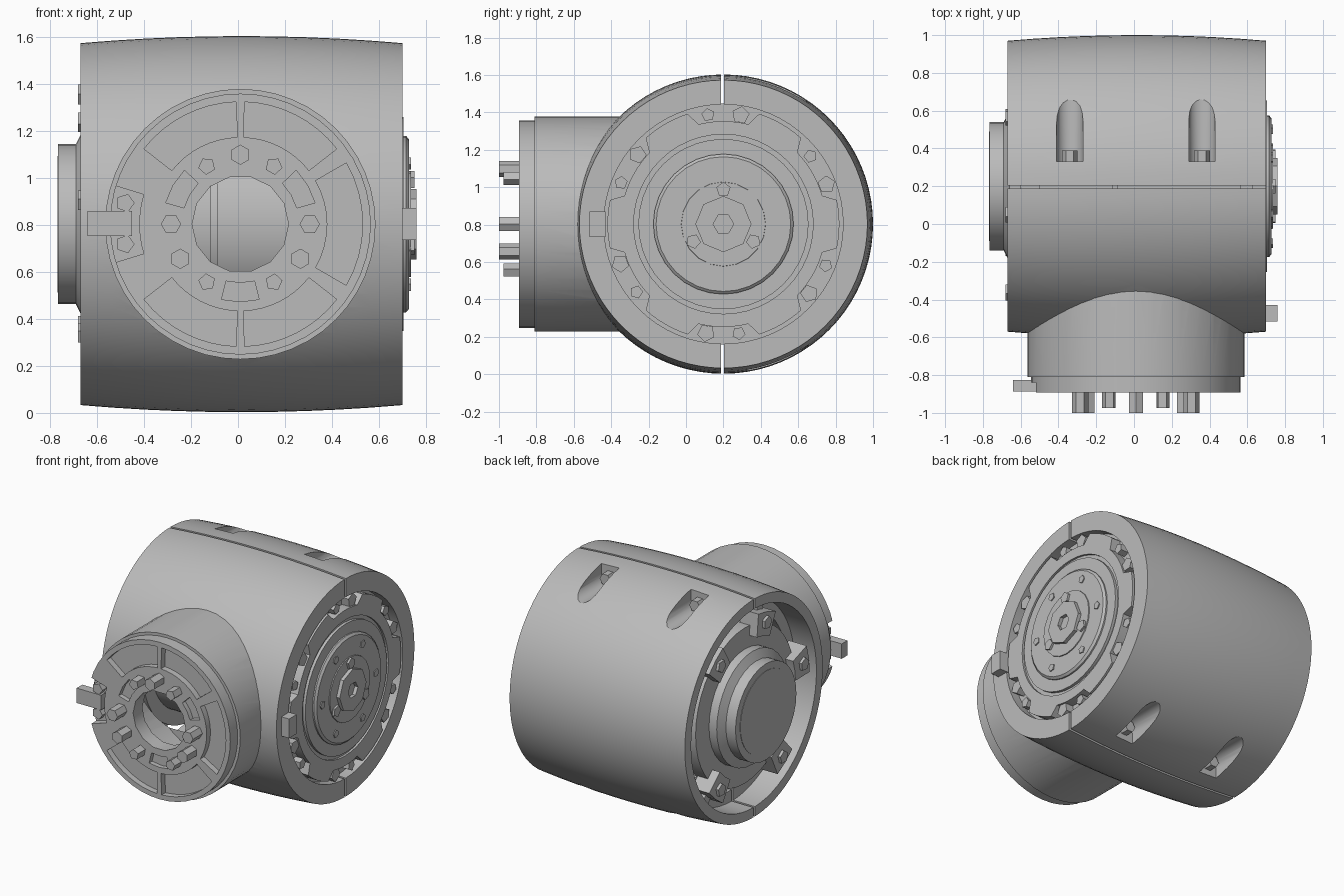
import bpy, bmesh
from math import sin, cos, radians, pi

if "Cube" in bpy.data.objects:
    bpy.data.objects.remove(bpy.data.objects["Cube"])

CX, CY, CZ = 0.01, 0.2, 0.803      # neck axis x, barrel axis y, shared axis height
grey = bpy.data.materials.new("plain grey")
grey.use_nodes = True
grey.diffuse_color = (0.5, 0.5, 0.5, 1)
grey.node_tree.nodes["Principled BSDF"].inputs["Base Color"].default_value = (0.5, 0.5, 0.5, 1)
parts = []


def loft(name, rings, axis):
    """Solid through rings (position along axis, outline around that axis)."""
    bm = bmesh.new()
    loops = []
    for a, outline in rings:
        loops.append([bm.verts.new((a, CY + u, CZ + v) if axis == "x" else (CX + u, a, CZ + v))
                      for u, v in outline])
    n = len(loops[0])
    for lo, hi in zip(loops, loops[1:]):
        for i in range(n):
            j = (i + 1) % n
            bm.faces.new((lo[i], lo[j], hi[j], hi[i]))
    bm.faces.new(loops[0])
    bm.faces.new(loops[-1])
    bmesh.ops.recalc_face_normals(bm, faces=bm.faces)
    me = bpy.data.meshes.new(name)
    bm.to_mesh(me)
    bm.free()
    me.materials.append(grey)
    ob = bpy.data.objects.new(name, me)
    bpy.context.collection.objects.link(ob)
    parts.append(ob)
    return ob


def circle(r, n, u=0, v=0, turn=0):
    return [(u + r * cos(turn + 2 * pi * i / n), v + r * sin(turn + 2 * pi * i / n)) for i in range(n)]


def lathe(name, profile, axis, n=64):
    return loft(name, [(a, circle(r, n)) for a, r in profile], axis)


def prism(name, outline, a0, a1, axis):
    return loft(name, [(a0, outline), (a1, outline)], axis)


def peg(name, r, dist, deg, a0, a1, axis, n=6):
    t = radians(deg)
    return prism(name, circle(r, n, dist * cos(t), dist * sin(t), t), a0, a1, axis)


def sector(r0, r1, d0, d1, steps=8):
    ts = [radians(d0 + (d1 - d0) * i / steps) for i in range(steps + 1)]
    return [(r1 * cos(t), r1 * sin(t)) for t in ts] + [(r0 * cos(t), r0 * sin(t)) for t in reversed(ts)]


def rect(u0, u1, v0, v1):
    return [(u0, v0), (u1, v0), (u1, v1), (u0, v1)]


def combine(ob, other, op="DIFFERENCE"):
    mod = ob.modifiers.new("cut", "BOOLEAN")
    mod.operation, mod.object, mod.solver = op, other, "EXACT"
    bpy.context.view_layer.objects.active = ob
    bpy.ops.object.modifier_apply(modifier=mod.name)
    parts.remove(other)
    bpy.data.objects.remove(other)


# Crowned barrel shell with the neck growing out of its front
xs = [-0.67 + 1.37 * i / 10 for i in range(11)]
shell = lathe("barrel_shell", [(x, 0.8 - 0.03 * ((x - 0.015) / 0.685) ** 2) for x in xs], "x", 80)
combine(shell, lathe("neck", [(-0.25, 0.575), (-0.81, 0.575)], "y", 48), "UNION")
combine(shell, lathe("cavity", [(-0.8, 0.7), (-0.5, 0.7), (-0.5, 0.62), (0.5, 0.62),
                                (0.5, 0.64), (0.8, 0.64)], "x"))
combine(shell, lathe("neck_bore", [(-0.9, 0.5), (-0.3, 0.5)], "y", 48))
combine(shell, prism("seam", rect(-0.012, 0.004, -1, 1), -1, 1, "x"))

# Screw slots on top and underneath
for side in (-1, 1):
    for up in (-1, 1):
        u = side * 0.35
        arc = [(u + 0.07 * cos(radians(d)), 0.715 + 0.07 * sin(radians(d))) for d in range(180, 361, 20)]
        outline = [(p, up * q) for p, q in arc + [(u + 0.07, 1), (u - 0.07, 1)]]
        combine(shell, prism("slot", outline, 0.33, 1.2, "y"))
        prism("slot_screw", circle(0.042, 6, u, up * 0.705), 0.32, 0.39, "y")

# Neck face plate with pockets and a central hole
plate = lathe("neck_face_plate", [(-0.79, 0.555), (-0.893, 0.555)], "y", 48)
combine(plate, prism("hole", circle(0.205, 14), -1, -0.7, "y"))
for d0, d1 in ((38, 88), (92, 142), (218, 268), (272, 322), (-30, 30)):
    combine(plate, prism("pocket", sector(0.37, 0.52, d0, d1), -1, -0.85, "y"))
combine(plate, prism("clip_bay", sector(0.43, 0.7, 163, 197), -1, -0.84, "y"))
for d in (30, 150, 270):
    combine(plate, prism("key_pocket", sector(0.25, 0.33, d - 14, d + 14, 2), -1, -0.86, "y"))

# Pins around the hole
for d in (0, 90, 180, 210, 330):
    peg("long_pin", 0.043, 0.295, d, -0.87, -1.0, "y")
for d in (60, 120, 240, 300):
    peg("short_pin", 0.037, 0.285, d, -0.87, -0.975, "y", 5)

# Side clip on the neck face and its screws
prism("neck_clip", rect(-0.65, -0.46, -0.05, 0.055), -0.825, -0.888, "y")
for v in (-0.085, 0.09):
    prism("clip_screw", circle(0.04, 5, -0.49, v), -0.82, -0.885, "y")

# Toothed end cover on the left of the barrel, with six screw bays
lathe("cover_backing", [(0.56, 0.645), (0.63, 0.645)], "x")
outline = []
for k in range(6):
    mid = 30 + 60 * k
    for d in range(-30, 30, 4):
        r = 0.55 if abs(d) <= 15 else 0.62
        t = radians(mid + d)
        outline.append((r * cos(t), r * sin(t)))
    for d, size in ((-9, 0.048), (8, 0.036)):
        peg("cover_screw", size, 0.59, mid + d, 0.62, 0.69, "x", 5)
cover = prism("end_cover", outline, 0.6, 0.7, "x")
groove = prism("groove", circle(0.48, 48), 0.685, 0.8, "x")
combine(cover, groove)
lathe("cover_ring", [(0.66, 0.455), (0.705, 0.455)], "x", 40)
lathe("cover_hub", [(0.66, 0.375), (0.715, 0.375), (0.728, 0.36)], "x", 32)
lathe("cover_boss", [(0.7, 0.23), (0.735, 0.225)], "x", 20)
cap = prism("centre_cap", circle(0.15, 8), 0.7, 0.76, "x")
combine(cap, prism("socket", circle(0.055, 6), 0.735, 0.8, "x"))
for k in range(6):
    peg("hub_screw", 0.028, 0.3, 60 * k, 0.7, 0.735, "x", 5)
for d in (90, 210, 330):
    peg("boss_screw", 0.04, 0.185, d, 0.7, 0.75, "x", 5)
prism("barrel_clip", rect(-0.715, -0.63, -0.068, 0.068), 0.66, 0.76, "x")

# Drive body inside the barrel
lathe("motor_body", [(-0.55, 0.45), (-0.115, 0.45), (-0.115, 0.4), (-0.09, 0.4),
                     (-0.09, 0.45), (0.6, 0.45)], "x")

# Recessed bulkhead and hub on the open right end
lathe("bulkhead", [(-0.5, 0.55), (-0.6, 0.55)], "x", 40)
lathe("bulkhead_hub", [(-0.55, 0.4), (-0.66, 0.4), (-0.69, 0.34), (-0.765, 0.34)], "x", 32)
lathe("hub_disc", [(-0.75, 0.29), (-0.768, 0.29)], "x", 32)
for d in (50, 105, 170, 235, 310):
    prism("bulkhead_lug", sector(0.48, 0.64, d - 9, d + 9, 2), -0.52, -0.66, "x")
    peg("lug_screw", 0.045, 0.57, d, -0.6, -0.68, "x", 5)
    prism("lug_bracket", sector(0.6, 0.71, d - 3, d + 3, 2), -0.5, -0.6, "x")

# Smooth shading with sharp edges kept
for ob in bpy.context.selected_objects:
    ob.select_set(False)
for ob in parts:
    ob.select_set(True)
bpy.context.view_layer.objects.active = shell
bpy.ops.object.shade_smooth_by_angle(angle=radians(32))
